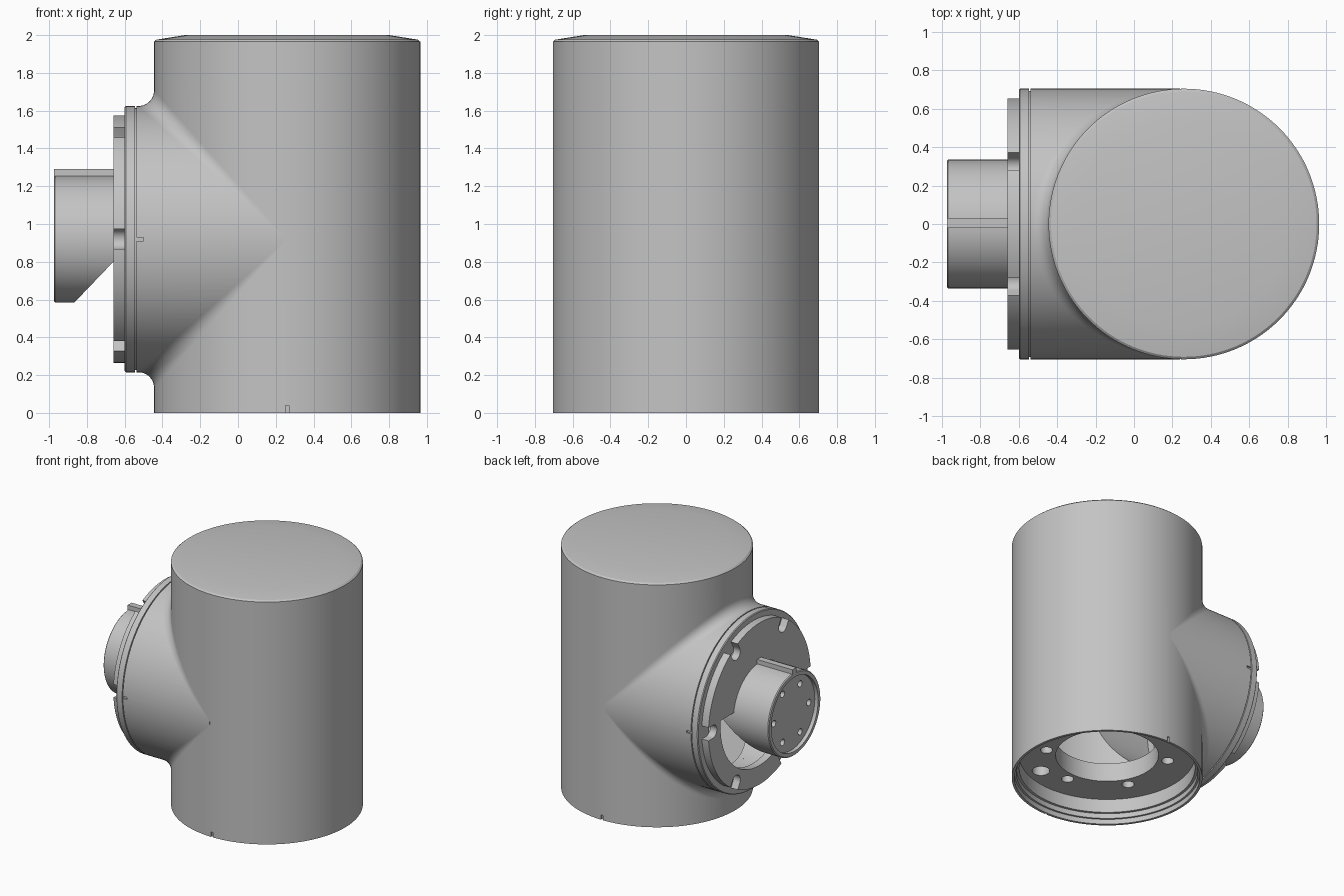
import bpy, bmesh
from math import cos, sin, pi, radians
from mathutils import Vector

default = bpy.data.objects.get("Cube")
if default:
    bpy.data.objects.remove(default, do_unlink=True)

CX, CZ, R = 0.26, 0.92, 0.705      # upright axis x, side axis z, shell radius
SEG = 128

grey = bpy.data.materials.new("satin grey")
grey.use_nodes = True
grey.diffuse_color = (0.55, 0.55, 0.55, 1)
grey.node_tree.nodes["Principled BSDF"].inputs["Base Color"].default_value = (0.55, 0.55, 0.55, 1)


def finish(name, bm):
    """Turn a bmesh into a named object."""
    mesh = bpy.data.meshes.new(name)
    bm.to_mesh(mesh)
    bm.free()
    mesh.materials.append(grey)
    obj = bpy.data.objects.new(name, mesh)
    bpy.context.collection.objects.link(obj)
    return obj


def lathe(name, profile, axis):
    """Revolve a closed (radius, height) profile about the upright or side axis."""
    bm = bmesh.new()
    rings = []
    for i in range(SEG):
        c, s = cos(2 * pi * i / SEG), sin(2 * pi * i / SEG)
        rings.append([bm.verts.new((CX + r * c, r * s, h) if axis == "z" else (h, r * c, CZ + r * s))
                      for r, h in profile])
    n = len(profile)
    for i in range(SEG):
        a, b = rings[i], rings[(i + 1) % SEG]
        for j in range(n):
            k = (j + 1) % n
            if profile[j][0] or profile[k][0]:
                bm.faces.new((a[j], a[k], b[k], b[j]))
    bmesh.ops.remove_doubles(bm, verts=bm.verts, dist=1e-5)
    bmesh.ops.recalc_face_normals(bm, faces=bm.faces)
    return finish(name, bm)


def prism(name, pts, axis, lo, hi):
    """Extrude a flat outline along an axis from lo to hi."""
    place = {"x": lambda p, h: (h, p[0], p[1]),
             "y": lambda p, h: (p[0], h, p[1]),
             "z": lambda p, h: (p[0], p[1], h)}[axis]
    bm = bmesh.new()
    low = [bm.verts.new(place(p, lo)) for p in pts]
    high = [bm.verts.new(place(p, hi)) for p in pts]
    bm.faces.new(low)
    bm.faces.new(high)
    for i in range(len(pts)):
        k = (i + 1) % len(pts)
        bm.faces.new((low[i], low[k], high[k], high[i]))
    bmesh.ops.recalc_face_normals(bm, faces=bm.faces)
    return finish(name, bm)


def arc(cx, cy, r, start=0, end=360, n=32):
    full = end - start >= 360
    steps = n if full else n - 1
    return [(cx + r * cos(radians(start + (end - start) * i / steps)),
             cy + r * sin(radians(start + (end - start) * i / steps))) for i in range(n)]


def box(x0, x1, y0, y1):
    return [(x0, y0), (x1, y0), (x1, y1), (x0, y1)]


def polar(cx, cy, r, deg):
    return cx + r * cos(radians(deg)), cy + r * sin(radians(deg))


def cut(obj, cutters):
    """Subtract each cutter from obj and discard it."""
    bpy.context.view_layer.objects.active = obj
    for c in cutters:
        c.hide_render = True
        mod = obj.modifiers.new("cut", "BOOLEAN")
        mod.operation, mod.solver, mod.object = "DIFFERENCE", "EXACT", c
        bpy.ops.object.modifier_apply(modifier=mod.name)
        bpy.data.objects.remove(c, do_unlink=True)


# Upright housing: domed top, hollow inside, stepped rim and mounting plate below
upright = lathe("upright_housing", [
    (R, 0), (R, 1.965), (0.692, 1.976), (0.54, 2.0), (0, 2.0),
    (0, 1.9), (0.66, 1.9), (0.66, 0.34), (0.38, 0.34), (0.38, 0.19),
    (0.65, 0.19), (0.65, 0.08), (0.67, 0.08), (0.67, 0.04), (0.685, 0.04), (0.685, 0)], "z")
cutters = [prism("side_bore", arc(0, CZ, 0.56, n=96), "x", -0.8, CX)]
for k in range(6):
    cutters.append(prism("bolt_hole", arc(*polar(CX, 0, 0.455, 30 + 60 * k), 0.045), "z", 0.1, 0.26))
cutters.append(prism("cable_hole", arc(*polar(CX, 0, 0.54, -65), 0.065), "z", 0.1, 0.3))
for s in (-1, 1):
    cutters.append(prism("index_slot", box(CX - 0.009, CX + 0.009, -0.05, 0.04), "y",
                         *sorted((s * 0.692, s * 0.75))))
cut(upright, cutters)

# Side housing: short tube with a seam groove near its open end
side = lathe("side_housing", [
    (R, 0.24), (R, -0.538), (0.694, -0.538), (0.694, -0.546), (R, -0.546),
    (R, -0.594), (0.699, -0.6), (0.56, -0.6), (0.56, 0.24)], "x")
cutters = [prism("upright_bore", arc(CX, 0, 0.68, n=SEG), "z", 0.1, 1.8)]
for s in (-1, 1):
    cutters.append(prism("index_slot", box(-0.542, -0.5, CZ - 0.009, CZ + 0.009), "y",
                         *sorted((s * 0.692, s * 0.75))))
cut(side, cutters)

# Fillet blending the two housings: a rolling ball swept along their seam
BALL = 0.08
reach = R + BALL
bm = bmesh.new()
rows = []
for i in range(SEG):
    a = 2 * pi * i / SEG
    centre = Vector((CX - reach * abs(sin(a)), reach * cos(a), CZ + reach * sin(a)))
    to_upright = Vector((CX - centre.x, -centre.y, 0)).normalized()
    to_side = Vector((0, -centre.y, CZ - centre.z)).normalized()
    rows.append([bm.verts.new(centre + BALL * to_upright.lerp(to_side, t / 8).normalized())
                 for t in range(9)])
for i in range(SEG):
    a, b = rows[i], rows[(i + 1) % SEG]
    for j in range(8):
        bm.faces.new((a[j], a[j + 1], b[j + 1], b[j]))
bmesh.ops.remove_doubles(bm, verts=bm.verts, dist=1e-5)
bm.normal_update()
middle = Vector((CX, 0, CZ))
for f in bm.faces:
    if f.normal.dot(f.calc_center_median() - middle) < 0:
        f.normal_flip()
fillet = finish("seam_fillet", bm)

# Output flange: edge notches for bolts, a bore and a lower cable opening
flange = prism("output_flange", arc(0, CZ, 0.655, n=SEG), "x", -0.66, -0.5995)
cutters = [prism("bore", arc(0, CZ, 0.295, n=64), "x", -0.8, -0.5),
           prism("cable_opening", arc(0, CZ, 0.5, 174, 366, 64), "x", -0.8, -0.5)]
for k in range(6):
    a = 60 * k
    # round inner end with straight sides running out through the edge
    pts = arc(*polar(0, CZ, 0.6, a), 0.053, a + 90, a + 270, 20)
    far = Vector((cos(radians(a)), sin(radians(a)))) * 0.15
    pts += [(pts[-1][0] + far.x, pts[-1][1] + far.y), (pts[0][0] + far.x, pts[0][1] + far.y)]
    cutters.append(prism("bolt_notch", pts, "x", -0.8, -0.5))
cut(flange, cutters)

# Output sleeve: hollow stub with a recessed end plate, sloped away underneath
sleeve = lathe("output_sleeve", [
    (0.335, -0.57), (0.335, -0.968), (0.328, -0.975), (0.3, -0.975), (0.3, -0.945),
    (0, -0.945), (0, -0.87), (0.295, -0.87), (0.295, -0.57)], "x")
cutters = [prism("slope", [(-0.88, 0.57), (-0.54, 0.925), (-0.5, 0.4), (-0.88, 0.4)], "y", -0.6, 0.6)]
for k in range(6):
    cutters.append(prism("screw_hole", arc(*polar(0, CZ, 0.225, 60 * k), 0.026, n=20), "x", -1.0, -0.9))
cut(sleeve, cutters)

# Key rib along the top of the sleeve
key = prism("key_rib", box(-0.02, 0.03, 1.235, 1.29), "x", -0.975, -0.65)

# Smooth curved walls, keep edges crisp
bpy.ops.object.select_all(action="DESELECT")
for obj in (upright, side, fillet, flange, sleeve, key):
    obj.select_set(True)
    bpy.context.view_layer.objects.active = obj
bpy.ops.object.shade_smooth_by_angle(angle=radians(30))
